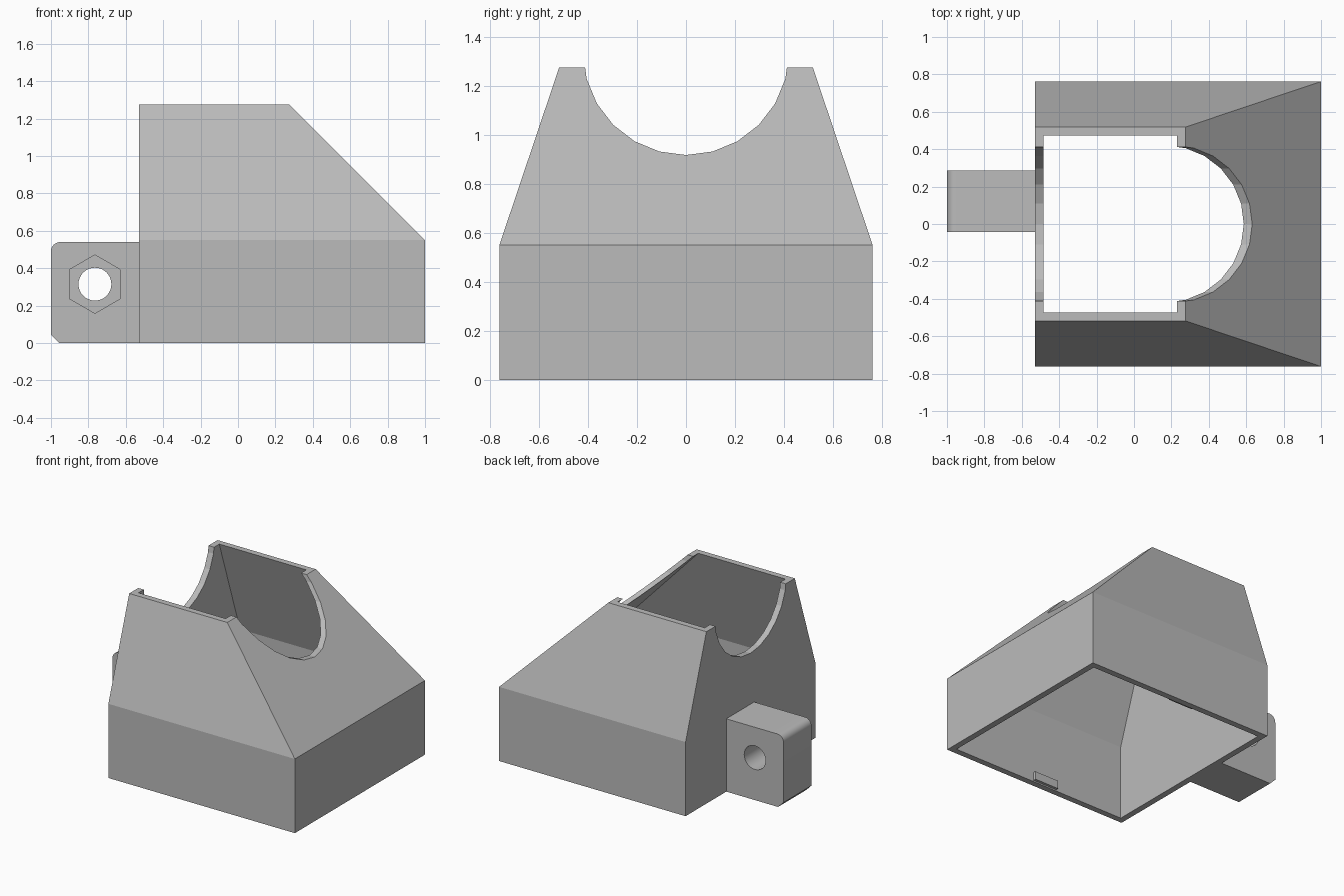
import bpy, bmesh
from math import sin, cos, pi

cube = bpy.data.objects.get("Cube")
if cube:
    bpy.data.objects.remove(cube, do_unlink=True)

grey = bpy.data.materials.new("plain grey")
grey.use_nodes = True
colour = (0.5, 0.5, 0.5, 1)
grey.diffuse_color = colour
grey.node_tree.nodes["Principled BSDF"].inputs["Base Color"].default_value = colour


def loft(name, rings):
    """Solid through matching rings of points, capped at both ends."""
    bm = bmesh.new()
    loops = [[bm.verts.new(p) for p in ring] for ring in rings]
    n = len(loops[0])
    for a, b in zip(loops, loops[1:]):
        for i in range(n):
            j = (i + 1) % n
            bm.faces.new((a[i], a[j], b[j], b[i]))
    bm.faces.new(loops[0][::-1])
    bm.faces.new(loops[-1])
    bmesh.ops.recalc_face_normals(bm, faces=bm.faces)
    mesh = bpy.data.meshes.new(name)
    bm.to_mesh(mesh)
    bm.free()
    mesh.materials.append(grey)
    obj = bpy.data.objects.new(name, mesh)
    bpy.context.collection.objects.link(obj)
    return obj


def rect(x0, x1, y, z):
    return [(x0, -y, z), (x1, -y, z), (x1, y, z), (x0, y, z)]


def circle(cu, cv, r, n):
    """Regular polygon with a corner at its lowest point."""
    return [(cu + r * sin(2 * pi * i / n), cv - r * cos(2 * pi * i / n)) for i in range(n)]


def along_x(pts, x0, x1):
    return [[(x, u, v) for u, v in pts] for x in (x0, x1)]


def along_y(pts, y0, y1):
    return [[(u, y, v) for u, v in pts] for y in (y0, y1)]


def cut(target, cutter):
    cutter.hide_render = True
    mod = target.modifiers.new("cut", "BOOLEAN")
    mod.operation = "DIFFERENCE"
    mod.solver = "EXACT"
    mod.object = cutter
    bpy.context.view_layer.objects.active = target
    bpy.ops.object.modifier_apply(modifier=mod.name)
    bpy.data.objects.remove(cutter, do_unlink=True)


BACK, FRONT, HALF, SHOULDER, TOP, WALL = -0.53, 1.0, 0.762, 0.55, 1.275, 0.045
RIM_X, RIM_Y = 0.275, 0.518

# Tapered hood, open at top and bottom
hood = loft("hood_shell", [rect(BACK, FRONT, HALF, 0),
                           rect(BACK, FRONT, HALF, SHOULDER),
                           rect(BACK, RIM_X, RIM_Y, TOP)])
inner = [(FRONT, HALF, -0.1), (FRONT, HALF, SHOULDER),
         (RIM_X, RIM_Y, TOP), (RIM_X, RIM_Y, TOP + 0.1)]
cut(hood, loft("cavity", [rect(BACK + WALL, x - WALL, y - WALL, z) for x, y, z in inner]))

# Round saddle through the end walls
cut(hood, loft("saddle_cutter", along_x(circle(0, 1.338, 0.42, 24), -1.2, 1.2)))

# Mounting lug with rounded top corner and chamfered bottom corner
r = 0.05
corner = [(-1 + r - r * cos(pi / 2 * i / 8), 0.54 - r + r * sin(pi / 2 * i / 8)) for i in range(9)]
outline = [(BACK + 0.02, 0), (-0.955, 0), (-1, 0.045)] + corner + [(BACK + 0.02, 0.54)]
lug = loft("mounting_lug", along_y(outline, -0.042, 0.285))
cut(lug, loft("bolt_cutter", along_y(circle(-0.765, 0.315, 0.088, 32), -0.2, 0.5)))
cut(lug, loft("nut_cutter", along_y(circle(-0.765, 0.315, 0.156, 6), -0.2, 0.07)))

# Small catches inside the long walls
for side, name in ((-1, "right_catch"), (1, "left_catch")):
    y = side * (HALF - WALL)
    ends = sorted((y + side * 0.01, y - side * 0.02))
    box = [(0.08, 0.01), (0.28, 0.01), (0.28, 0.07), (0.08, 0.07)]
    loft(name, along_y(box, *ends))

# Smooth the lug's curves, keep its edges sharp
bpy.ops.object.select_all(action="DESELECT")
lug.select_set(True)
bpy.context.view_layer.objects.active = lug
bpy.ops.object.shade_smooth_by_angle(angle=pi / 6)
